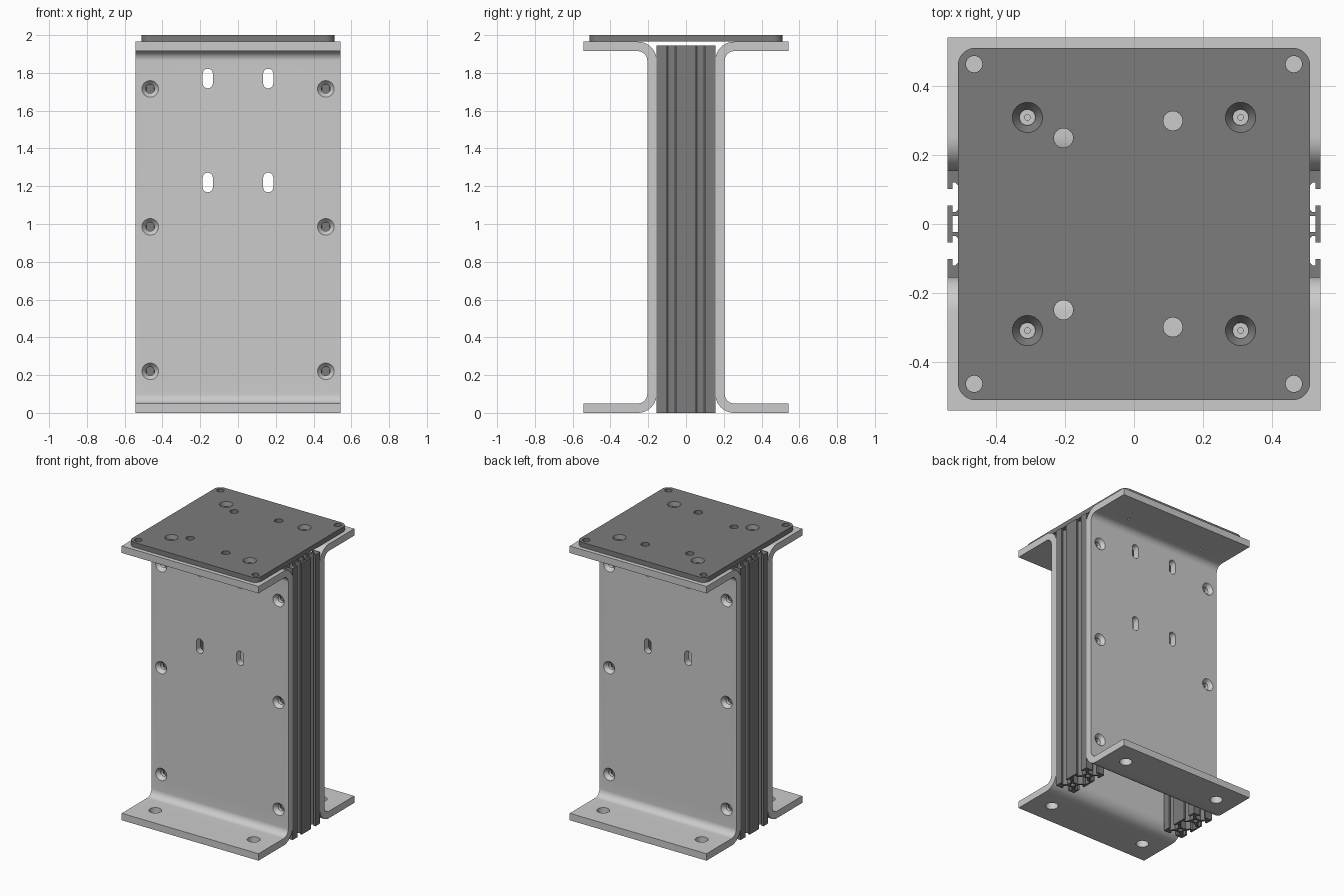
import bpy, bmesh
from math import sin, cos, pi, radians
from mathutils import Matrix, Vector

if "Cube" in bpy.data.objects:
    bpy.data.objects.remove(bpy.data.objects["Cube"])

W = 0.542          # half width of the channels
H = 1.965          # channel height


def arc(cx, cy, r, a0, a1, n=10):
    return [(cx + r * cos(radians(a0 + (a1 - a0) * i / n)),
             cy + r * sin(radians(a0 + (a1 - a0) * i / n))) for i in range(n + 1)]


def circle(r, n=32):
    return [(r * cos(2 * pi * i / n), r * sin(2 * pi * i / n)) for i in range(n)]


def loft(bm, sections, mat=Matrix()):
    """Closed solid through equal outlines; sections = [(z, outline), ...]."""
    rings = [[bm.verts.new(mat @ Vector((x, y, z))) for x, y in o] for z, o in sections]
    faces = [bm.faces.new(rings[0]), bm.faces.new(rings[-1])]
    for a, b in zip(rings, rings[1:]):
        for i in range(len(a)):
            j = (i + 1) % len(a)
            faces.append(bm.faces.new((a[i], a[j], b[j], b[i])))
    bmesh.ops.recalc_face_normals(bm, faces=faces)


def make(name, bm):
    me = bpy.data.meshes.new(name)
    bm.to_mesh(me)
    bm.free()
    ob = bpy.data.objects.new(name, me)
    bpy.context.collection.objects.link(ob)
    return ob


def cut(ob, cutter_bm):
    """Subtract the cutter solids and smooth the round surfaces."""
    cutter = make("cutter", cutter_bm)
    cutter.hide_render = True
    mod = ob.modifiers.new("holes", 'BOOLEAN')
    mod.object, mod.operation, mod.solver = cutter, 'DIFFERENCE', 'EXACT'
    me = bpy.data.meshes.new_from_object(
        ob.evaluated_get(bpy.context.evaluated_depsgraph_get()))
    ob.modifiers.clear()
    ob.data = me
    bpy.data.objects.remove(cutter)
    bpy.ops.object.select_all(action='DESELECT')
    ob.select_set(True)
    bpy.context.view_layer.objects.active = ob
    bpy.ops.object.shade_smooth_by_angle(angle=radians(30))


def hole(bm, x, y, z, r, depth=0.1):
    loft(bm, [(-depth, circle(r)), (depth, circle(r))], Matrix.Translation((x, y, z)))


# countersunk hole, local z pointing out of the surface
COUNTERSINK = [(-0.08, circle(0.023)), (-0.025, circle(0.023)),
               (0, circle(0.044)), (0.02, circle(0.044))]


def turned_copy(ob, name):
    dup = ob.copy()
    dup.name = name
    dup.rotation_euler.z = pi
    bpy.context.collection.objects.link(dup)
    return dup


dark = bpy.data.materials.new("dark_grey")
dark.diffuse_color = (0.2, 0.2, 0.2, 1)
dark.use_nodes = True
dark.node_tree.nodes["Principled BSDF"].inputs["Base Color"].default_value = dark.diffuse_color

# bent channels, front and back
outline = ([(-W, 0)] + arc(-0.255, 0.1, 0.1, -90, 0) + arc(-0.255, H - 0.1, 0.1, 0, 90)
           + [(-W, H), (-W, H - 0.05)] + arc(-0.255, H - 0.1, 0.05, 90, 0)
           + arc(-0.255, 0.1, 0.05, 0, -90) + [(-W, 0.05)])
bm = bmesh.new()
axes = Matrix(((0, 0, 1, 0), (1, 0, 0, 0), (0, 1, 0, 0), (0, 0, 0, 1)))
loft(bm, [(-W, outline), (W, outline)], axes)
front = make("front_channel", bm)

cb = bmesh.new()
slot = arc(0, 0.025, 0.027, 0, 180) + arc(0, -0.025, 0.027, 180, 360)
for s in (-1, 1):
    hole(cb, s * 0.39, -0.38, 0, 0.042)
    hole(cb, s * 0.31, -0.31, H, 0.008)
    for z in (0.22, 0.985, 1.715):
        loft(cb, COUNTERSINK,
             Matrix.Translation((s * 0.465, -0.205, z)) @ Matrix.Rotation(pi / 2, 4, 'X'))
    for z in (1.22, 1.77):
        loft(cb, [(-0.1, slot), (0.1, slot)],
             Matrix.Translation((s * 0.16, -0.18, z)) @ Matrix.Rotation(pi / 2, 4, 'X'))
cut(front, cb)
turned_copy(front, "back_channel")

# slotted double rails, profile drawn in twentieths of the rail width
U = 0.155 / 20


def four_way(q):
    """Mirror a quarter outline (running from the b axis to the a axis) all round."""
    half = q + [(a, -b) for a, b in reversed(q)]
    full = half + [(-a, b) for a, b in reversed(half)]
    return [(b * U, a * U) for a, b in full]


rail = four_way([(6.9, 10), (6.9, 8.2), (4.5, 8.2), (4.5, 7), (7.6, 3.9), (12.4, 3.9),
                 (15.5, 7), (15.5, 8.2), (13.1, 8.2), (13.1, 10), (20, 10), (20, 3.1),
                 (18.2, 3.1), (18.2, 5.5), (17, 5.5), (13.9, 2.4)])
hollow = four_way([(3, 8.2), (3, 5.5), (6.1, 2.4)])
at = Matrix.Translation((W - 10 * U, 0, 0))
bm = bmesh.new()
loft(bm, [(0, rail), (1.945, rail)], at)
right = make("right_rail", bm)
right.data.materials.append(dark)
cb = bmesh.new()
loft(cb, [(-0.1, hollow), (2.1, hollow)], at)
for s in (-1, 1):
    hole(cb, W - 10 * U, s * 10 * U, 1, 2.1 * U, 1.1)
cut(right, cb)
turned_copy(right, "left_rail")

# top mounting plate with rounded corners
P, R = 0.512, 0.05
plate = []
for k, (sx, sy) in enumerate([(1, 1), (-1, 1), (-1, -1), (1, -1)]):
    plate += arc(sx * (P - R), sy * (P - R), R, 90 * k, 90 * k + 90)
bm = bmesh.new()
loft(bm, [(H, plate), (2, plate)])
top = make("top_plate", bm)
top.data.materials.append(dark)
cb = bmesh.new()
for sy in (-1, 1):
    hole(cb, -0.205, sy * 0.25, 2, 0.028)
    hole(cb, 0.113, sy * 0.3, 2, 0.028)
    for sx in (-1, 1):
        hole(cb, sx * 0.465, sy * 0.465, 2, 0.024)
        loft(cb, COUNTERSINK, Matrix.Translation((sx * 0.31, sy * 0.31, 2)))
cut(top, cb)
